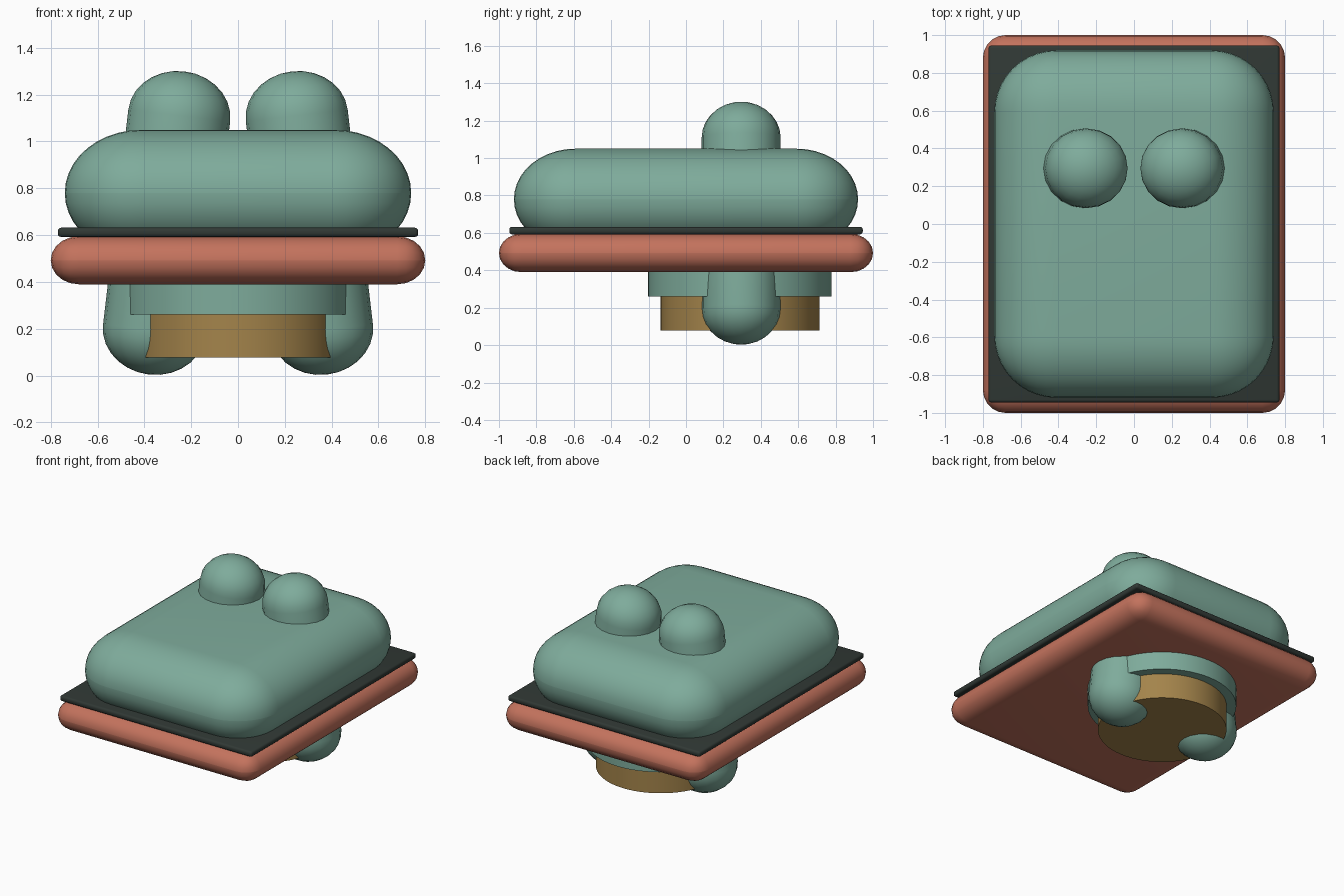
import bpy, math

if "Cube" in bpy.data.objects:
    bpy.data.objects.remove(bpy.data.objects["Cube"])


def material(name, rgb):
    m = bpy.data.materials.new(name)
    m.diffuse_color = (*rgb, 1)
    m.use_nodes = True
    m.node_tree.nodes["Principled BSDF"].inputs["Base Color"].default_value = m.diffuse_color
    return m


GREEN = material("green", (0.21, 0.41, 0.33))
RED = material("red", (0.55, 0.17, 0.11))
DARK = material("dark", (0.03, 0.04, 0.035))
GOLD = material("gold", (0.37, 0.23, 0.07))


def finish(o, name, mat):
    o.name = name
    o.data.materials.append(mat)
    bpy.ops.object.shade_smooth_by_angle(angle=math.radians(40))
    return o


def rounded_box(name, hx, hy, z0, z1, radius, squash, segments, mat):
    # the box is bevelled at full height, then squashed in z
    bpy.ops.mesh.primitive_cube_add(size=1, location=(0, 0, (z0 + z1) / 2))
    o = bpy.context.object
    o.scale = (2 * hx, 2 * hy, (z1 - z0) / squash)
    bpy.ops.object.transform_apply(location=False, rotation=False, scale=True)
    b = o.modifiers.new("round", "BEVEL")
    b.width, b.segments, b.limit_method = radius, segments, "NONE"
    bpy.ops.object.modifier_apply(modifier="round")
    o.scale.z = squash
    return finish(o, name, mat)


def disc(name, r, y, z0, z1, mat):
    bpy.ops.mesh.primitive_cylinder_add(vertices=64, radius=r, depth=z1 - z0,
                                        location=(0, y, (z0 + z1) / 2))
    return finish(bpy.context.object, name, mat)


def capsule(name, side):
    # leaning peg: the lower end is a foot, the upper end a dome
    rx, ry, cap, half, n, rings = 0.219, 0.211, 0.19, 0.462, 20, 7
    prof = []
    for i in range(1, rings + 1):
        a = math.pi / 2 * i / rings
        prof.append((math.sin(a), -half - cap * math.cos(a)))
    prof += [(r, -z) for r, z in reversed(prof)]
    verts = [(rx * r * math.cos(2 * math.pi * k / n),
              ry * r * math.sin(2 * math.pi * k / n), z)
             for r, z in prof for k in range(n)]
    m = len(prof)
    faces = [(i * n + k, i * n + (k + 1) % n, (i + 1) * n + (k + 1) % n, (i + 1) * n + k)
             for i in range(m - 1) for k in range(n)]
    verts += [(0, 0, -half - cap), (0, 0, half + cap)]
    for k in range(n):
        j = (k + 1) % n
        faces.append((j, k, m * n))
        faces.append(((m - 1) * n + k, (m - 1) * n + j, m * n + 1))
    me = bpy.data.meshes.new(name)
    me.from_pydata(verts, [], faces)
    o = bpy.data.objects.new(name, me)
    bpy.context.collection.objects.link(o)
    bpy.ops.object.select_all(action="DESELECT")
    o.select_set(True)
    bpy.context.view_layer.objects.active = o
    o.location = (side * 0.305, 0.295, 0.652)
    o.rotation_euler.y = -side * 0.117
    return finish(o, name, GREEN)


# Stacked slabs
rounded_box("base_slab", 0.8, 1.0, 0.39, 0.595, 0.12, 0.85, 5, RED)
rounded_box("thin_plate", 0.77, 0.945, 0.592, 0.632, 0.015, 1.0, 3, DARK)
rounded_box("cushion_body", 0.74, 0.92, 0.51, 1.05, 0.329, 0.54 / 0.66, 10, GREEN)

# Discs underneath
disc("upper_disc", 0.491, 0.288, 0.26, 0.45, GREEN)
disc("lower_disc", 0.425, 0.29, 0.078, 0.30, GOLD)

# Pegs running through the body
capsule("left_peg", -1)
capsule("right_peg", 1)
